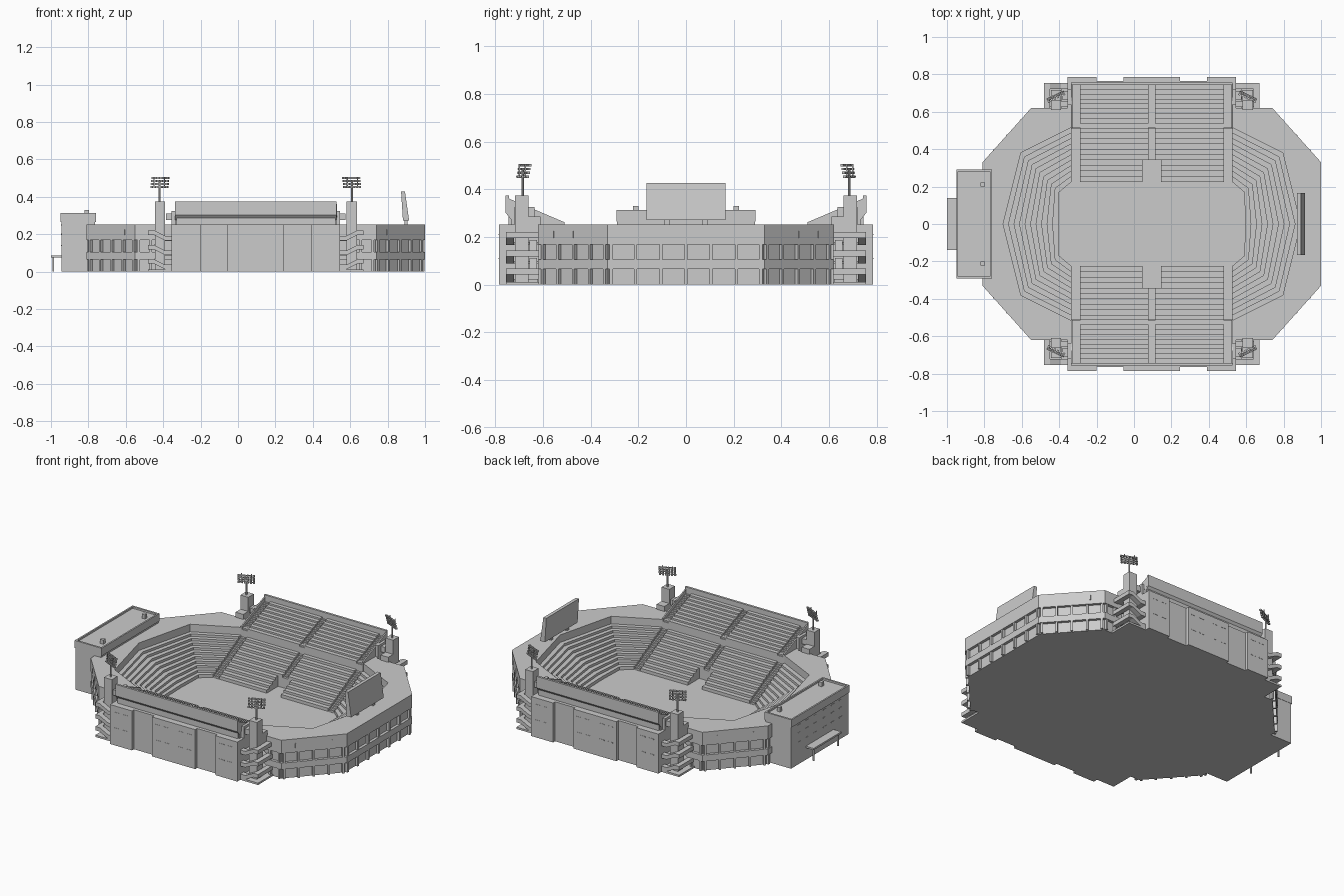
import bpy, bmesh, math
from mathutils import Matrix, Vector

if "Cube" in bpy.data.objects:
    bpy.data.objects.remove(bpy.data.objects["Cube"])

CX = 0.095                                    # bowl centre in x
ALL = [(1, 1), (-1, 1), (-1, -1), (1, -1)]    # four mirrored quarters
SIDES = [(1, 1), (1, -1)]


def finish(name, bm):
    bmesh.ops.recalc_face_normals(bm, faces=bm.faces)
    me = bpy.data.meshes.new(name)
    bm.to_mesh(me)
    bm.free()
    ob = bpy.data.objects.new(name, me)
    bpy.context.collection.objects.link(ob)
    return ob


def loft(name, inner, outer, profile, signs=ALL):
    """Sweep a (t, z) profile along plan lines blended from inner to outer."""
    bm = bmesh.new()
    for sx, sy in signs:
        rings = []
        for a, b in zip(inner, outer):
            rings.append([bm.verts.new((CX + sx * (a[0] + (b[0] - a[0]) * t),
                                        sy * (a[1] + (b[1] - a[1]) * t), z)) for t, z in profile])
        n = len(profile)
        for r, s in zip(rings, rings[1:]):
            for i in range(n):
                k = (i + 1) % n
                bm.faces.new((r[i], r[k], s[k], s[i]))
        bm.faces.new(rings[0])
        bm.faces.new(rings[-1])
    return finish(name, bm)


def prism(name, pts, lo, hi, plane, signs=ALL):
    """Extrude a profile in plane xy, xz or yz between lo and hi."""
    bm = bmesh.new()
    for sx, sy in signs:
        ends = []
        for d in (lo, hi):
            row = []
            for p, q in pts:
                x, y, z = {'xy': (p, q, d), 'xz': (p, d, q), 'yz': (d, p, q)}[plane]
                row.append(bm.verts.new((CX + sx * x, sy * y, z)))
            ends.append(row)
        a, b = ends
        bm.faces.new(a)
        bm.faces.new(b)
        for i in range(len(a)):
            k = (i + 1) % len(a)
            bm.faces.new((a[i], a[k], b[k], b[i]))
    return finish(name, bm)


def box(name, x0, x1, y0, y1, z0, z1, signs=ALL):
    return prism(name, [(x0, y0), (x1, y0), (x1, y1), (x0, y1)], z0, z1, 'xy', signs)


def cube(bm, loc, size, rot=0.0):
    m = Matrix.Translation(loc) @ Matrix.Rotation(rot, 4, 'Z') @ Matrix.Diagonal((*size, 1))
    bmesh.ops.create_cube(bm, size=1, matrix=m)


def steps(n, z0, z1, base, start=0):
    prof = [(start / n, base)]
    for i in range(start, n):
        z = z0 + (z1 - z0) * i / (n - 1)
        prof += [(i / n, z), ((i + 1) / n, z)]
    return prof + [(1, base)]


def strip(name, x0, x1, y0, y1, profile):
    return loft(name, [(x1, y0), (x0, y0)], [(x1, y1), (x0, y1)], profile)


# Plan outlines (one quarter, from the end round to the side)
WALL = [(0.905, 0), (0.905, 0.33), (0.645, 0.62), (0, 0.62)]
INSET = [(0.887, 0), (0.887, 0.323), (0.637, 0.602), (0, 0.602)]
DEEP = [(0.865, 0), (0.865, 0.314), (0.628, 0.58), (0, 0.58)]
BACK = [(0.795, 0), (0.70, 0.38), (0.43, 0.515), (0, 0.515)]
ROW_IN = [(0.50, 0), (0.495, 0.17), (0.43, 0.225), (0.43, 0.225)]
ROW_OUT = [(0.795, 0), (0.70, 0.38), (0.43, 0.515), (0.43, 0.515)]
block = lambda z0, z1: [(0, z0), (0, z1), (1, z1), (1, z0)]

# Base, field and outer shell
loft("base_slab", [(0, 0)] * 3 + [(0, 0.01)], INSET, block(0, 0.01))
box("field", -0.52, 0.52, -0.345, 0.345, 0.0, 0.045, [(1, 1)])
loft("concourse", BACK, WALL, block(0.168, 0.253))
loft("middle_band", DEEP, WALL, block(0.066, 0.106))
loft("recessed_wall", DEEP, INSET, block(0, 0.17))

# Piers and slits around the facade
bm = bmesh.new()
slit = bmesh.new()
for sx, sy in ALL:
    for (a, b), ts in ((WALL[0:2], (0, .32, .64, .95)), (WALL[1:3], (.05, .27, .5, .73, .95)),
                       (WALL[2:4], (.03, .13, .23))):
        a, b = Vector(a), Vector(b)
        d = (b - a).normalized()
        nrm = Vector((d.y, -d.x))
        ang = math.atan2(sy * d.y, sx * d.x)
        for t in ts:
            p = a.lerp(b, t) - nrm * 0.012
            cube(bm, (CX + sx * p.x, sy * p.y, 0.085), (0.013, 0.02, 0.168), ang)
        if len(ts) == 5:
            for t in (.22, .5, .78):
                p = a.lerp(b, t)
                cube(slit, (CX + sx * p.x, sy * p.y, 0.21), (0.006, 0.004, 0.03), ang)
finish("facade_piers", bm)
finish("facade_slits", slit)

# Lower seating bowl: corner blocks, side blocks, and the part over each tunnel
low = (0.065, 0.205, 0)
loft("bowl_end_seats", ROW_IN[:3], ROW_OUT[:3], steps(10, *low))
strip("lower_side_seats", 0.05, 0.385, 0.225, 0.515, steps(10, *low))
strip("tunnel_top_seats", 0.018, 0.05, 0.225, 0.515, steps(10, *low, 4))
# Stepped aisles, slightly sunk between the seat blocks
strip("lower_centre_aisles", 0, 0.018, 0.225, 0.515, steps(20, 0.047, 0.195, 0, 8))
strip("lower_side_aisles", 0.385, 0.43, 0.225, 0.515, steps(20, 0.047, 0.195, 0))

# Upper side stands with back parapet
prism("upper_stand_body", [(0.51, 0.2), (0.51, 0.235), (0.743, 0.32), (0.743, 0.375), (0.757, 0.375),
                           (0.757, 0.302), (0.735, 0.275), (0.735, 0.2)], 0, 0.432, 'yz')
strip("upper_seats", 0.018, 0.385, 0.51, 0.745, steps(9, 0.257, 0.343, 0.23))
strip("upper_centre_aisles", 0, 0.018, 0.51, 0.745, steps(18, 0.244, 0.333, 0.23))
strip("upper_end_aisles", 0.385, 0.425, 0.51, 0.745, steps(18, 0.244, 0.333, 0.23))
prism("upper_side_parapet", [(0.51, 0.2), (0.51, 0.262), (0.745, 0.362), (0.745, 0.3)], 0.425, 0.433, 'yz')

# Side walls with three projecting bays and thin windows
box("side_wall", 0, 0.45, 0.58, 0.765, 0, 0.252)
box("outer_bay", 0.295, 0.45, 0.76, 0.785, 0, 0.252)
box("centre_bay", 0, 0.152, 0.76, 0.785, 0, 0.252)
bm = bmesh.new()
for sx, sy in ALL:
    for x in (0.05, 0.11, 0.34, 0.40):
        for z in (0.11, 0.21):
            cube(bm, (CX + sx * x, sy * 0.785, z), (0.035, 0.003, 0.005))
finish("bay_windows", bm)

# Corner stair towers with switchback ramps
box("tower", 0.485, 0.54, 0.66, 0.717, 0, 0.375)
box("tower_foot", 0.43, 0.575, 0.60, 0.755, 0, 0.012)
box("tower_bridge", 0.43, 0.48, 0.665, 0.71, 0.275, 0.31)
box("stand_end_wall", 0.43, 0.45, 0.635, 0.72, 0.25, 0.325)
box("tower_porch", 0.485, 0.54, 0.61, 0.665, 0.20, 0.285)
for k, z in enumerate((0.012, 0.088, 0.166)):
    h = z + 0.03
    prism(f"outer_flight_{k}", [(0.44, z), (0.485, z), (0.545, h), (0.575, h), (0.575, h + 0.025),
                                (0.545, h + 0.025), (0.485, z + 0.025), (0.44, z + 0.025)],
          0.722, 0.755, 'xz')
    if k < 2:
        prism(f"inner_flight_{k}", [(0.44, h + 0.045), (0.485, h + 0.045), (0.545, h), (0.575, h),
                                    (0.575, h + 0.025), (0.545, h + 0.025), (0.485, h + 0.07),
                                    (0.44, h + 0.07)], 0.625, 0.657, 'xz')
    box(f"far_landing_{k}", 0.545, 0.575, 0.61, 0.755, h, h + 0.025)
    box(f"near_landing_{k}", 0.44, 0.482, 0.62, 0.755, z, z + 0.012)

# Floodlights turned towards the field
for i, (sx, sy) in enumerate(ALL):
    bm = bmesh.new()
    ang = -sx * sy * math.radians(25)
    base = Matrix.Translation((CX + sx * 0.515, sy * 0.685, 0)) @ Matrix.Rotation(ang, 4, 'Z')
    bmesh.ops.create_cone(bm, cap_ends=True, segments=8, radius1=0.005, radius2=0.005, depth=0.12,
                          matrix=base @ Matrix.Translation((0, 0, 0.425)))
    for r in range(4):
        y, z = -sy * (r - 1.5) * 0.004, 0.453 + r * 0.016
        cube(bm, base @ Vector((0, y, z)), (0.10, 0.004, 0.004), ang)
        for c in range(6):
            cube(bm, base @ Vector(((c - 2.5) * 0.018, y - sy * 0.006, z)), (0.011, 0.011, 0.010), ang)
    for c in (-0.03, 0.03):
        cube(bm, base @ Vector((c, sy * 0.003, 0.477)), (0.004, 0.005, 0.06), ang)
    finish(f"floodlight_{i}", bm)

# Entrance building at the left end, with parapet, vents and canopy
L = lambda x: x - CX
box("entrance_building", L(-0.945), L(-0.765), 0, 0.29, 0, 0.303, SIDES)
box("parapet_side", L(-0.95), L(-0.76), 0.28, 0.292, 0.265, 0.314, SIDES)
box("parapet_front", L(-0.95), L(-0.94), 0, 0.29, 0.265, 0.314, SIDES)
box("parapet_back", L(-0.77), L(-0.76), 0, 0.29, 0.265, 0.314, SIDES)
box("roof_vent", L(-0.82), L(-0.797), 0.2, 0.222, 0.30, 0.33, SIDES)
box("canopy", L(-1.0), L(-0.94), 0, 0.14, 0.076, 0.087, SIDES)
box("canopy_post", L(-0.993), L(-0.985), 0.12, 0.128, 0, 0.08, SIDES)
bm = bmesh.new()
for sy in (1, -1):
    for y in (0.05, 0.13, 0.21):
        for z in (0.14, 0.2, 0.25):
            cube(bm, (-0.945, sy * y, z), (0.004, 0.03, 0.006))
finish("entrance_windows", bm)

# Scoreboard at the right end
prism("scoreboard", [(L(0.882), 0.272), (L(0.915), 0.272), (L(0.893), 0.427), (L(0.872), 0.427)],
      0, 0.165, 'xz', SIDES)
box("scoreboard_post", L(0.89), L(0.905), 0.07, 0.09, 0.25, 0.28, SIDES)
